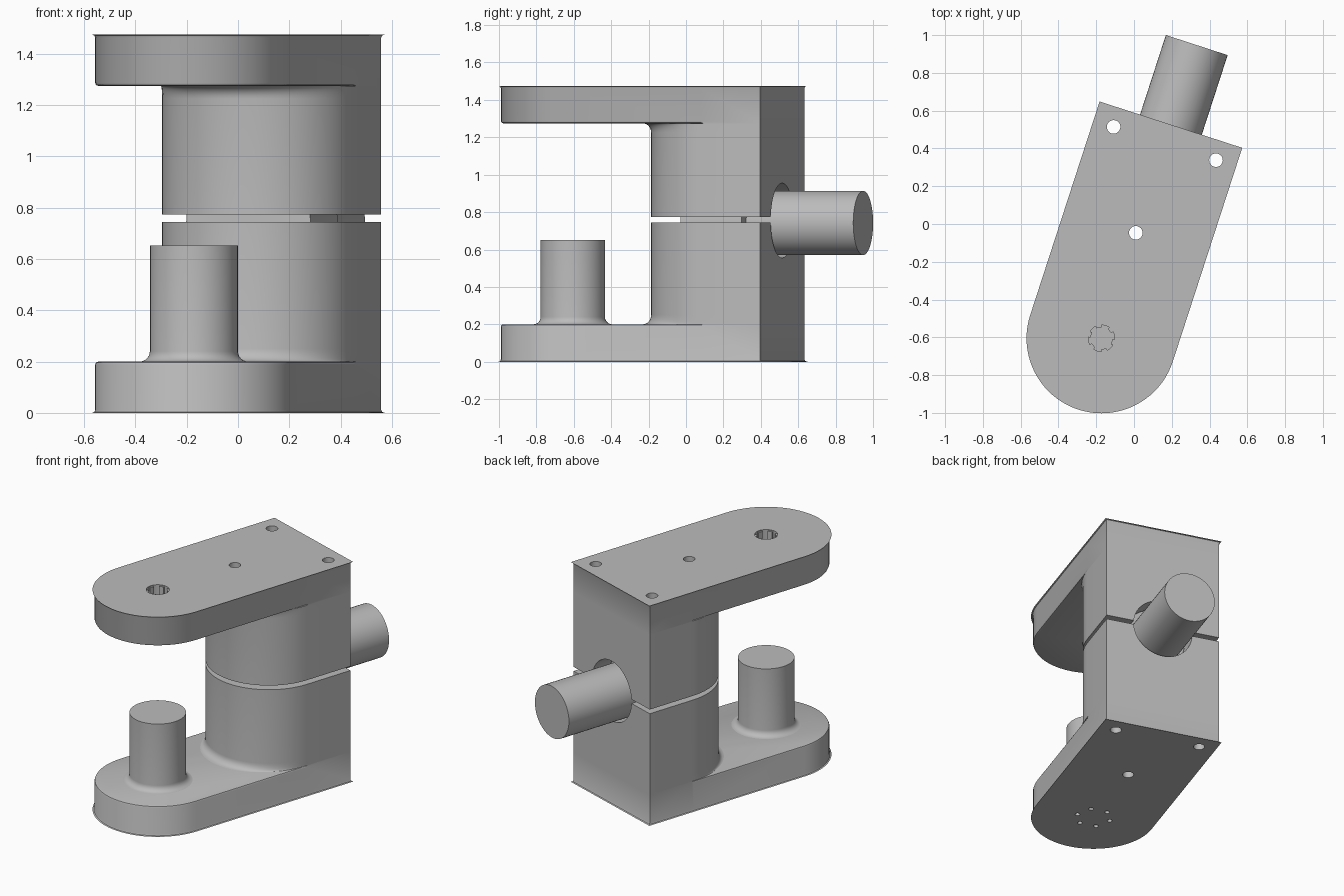
import bpy, bmesh, math
from mathutils import Matrix, Vector

if "Cube" in bpy.data.objects:
    bpy.data.objects.remove(bpy.data.objects["Cube"], do_unlink=True)

# Local frame: origin under the post, +y runs along the arm to the back
FRAME = Matrix.Translation((-0.172, -0.605, 0)) @ Matrix.Rotation(math.radians(-18), 4, 'Z')
R = 0.385          # half width of the arms
BACK = 1.177       # back face
ARM = 0.2          # arm thickness
COLUMN_Y = 0.845   # centre of the rounded column front
TOP = 1.475
AXIS = 0.742       # height of the rod axis
FILLET = 0.05

grey = bpy.data.materials.new("plain_grey")
grey.use_nodes = True
grey.diffuse_color = (0.5, 0.5, 0.5, 1)
grey.node_tree.nodes["Principled BSDF"].inputs["Base Color"].default_value = (0.5, 0.5, 0.5, 1)


def finish(name, bm, flip=False):
    if flip:
        bmesh.ops.transform(bm, verts=bm.verts,
                            matrix=Matrix.Translation((0, 0, TOP)) @ Matrix.Scale(-1, 4, (0, 0, 1)))
    bmesh.ops.recalc_face_normals(bm, faces=bm.faces)
    bm.transform(FRAME)
    mesh = bpy.data.meshes.new(name)
    bm.to_mesh(mesh)
    bm.free()
    mesh.materials.append(grey)
    ob = bpy.data.objects.new(name, mesh)
    bpy.context.collection.objects.link(ob)
    return ob


def loft(bm, rings):
    """Skin a stack of closed rings and cap both ends."""
    loops = [[bm.verts.new(p) for p in ring] for ring in rings]
    n = len(loops[0])
    for a, b in zip(loops, loops[1:]):
        for i in range(n):
            bm.faces.new((a[i], a[(i + 1) % n], b[(i + 1) % n], b[i]))
    bm.faces.new(loops[0])
    bm.faces.new(loops[-1])


def d_shape(z, centre, reach, steps=40):
    """Square back, rounded front."""
    pts = [(R, BACK, z), (-R, BACK, z)]
    for i in range(steps + 1):
        a = math.pi * i / steps
        pts.append((-R * math.cos(a), centre - reach * math.sin(a), z))
    return pts


def circle(r, z, x=0, y=0, n=48):
    return [(x + r * math.cos(math.tau * i / n), y + r * math.sin(math.tau * i / n), z)
            for i in range(n)]


def cylinder_y(bm, r, y0, y1, z=AXIS):
    loft(bm, [[(x, y, z + h) for x, h, _ in circle(r, 0)] for y in (y0, y1)])


def cut(ob, cutters):
    for c in cutters:
        c.hide_render = True
        mod = ob.modifiers.new("cut", 'BOOLEAN')
        mod.object, mod.operation, mod.solver = c, 'DIFFERENCE', 'EXACT'
    bpy.context.view_layer.objects.active = ob
    for mod in list(ob.modifiers):
        bpy.ops.object.modifier_apply(modifier=mod.name)


def arm(name, flip):
    bm = bmesh.new()
    loft(bm, [d_shape(0, 0, R), d_shape(ARM, 0, R)])
    # Split the straight sides where the column starts
    bmesh.ops.bisect_plane(bm, geom=bm.verts[:] + bm.edges[:] + bm.faces[:],
                           plane_co=(0, COLUMN_Y, 0), plane_no=(0, 1, 0))
    rim = []
    for e in bm.edges:
        a, b = (v.co for v in e.verts)
        across = abs(a.y - COLUMN_Y) < 1e-4 and abs(b.y - COLUMN_Y) < 1e-4
        if abs(a.z - b.z) < 1e-4 and not across:
            if a.z < 0.01 or max(a.y, b.y) < COLUMN_Y + 1e-3:
                rim.append(e)
    bmesh.ops.bevel(bm, geom=rim, offset=0.012, segments=2, profile=0.5, affect='EDGES')
    return finish(name, bm, flip)


def column(name, height, flip):
    bm = bmesh.new()
    rings = []
    for i in range(7):
        a = math.pi / 2 * i / 6
        rings.append(d_shape(ARM + FILLET * (1 - math.cos(a)), COLUMN_Y,
                             R + FILLET * (1 - math.sin(a))))
    rings.append(d_shape(height, COLUMN_Y, R))
    loft(bm, rings)
    return finish(name, bm, flip)


# Main halves of the clamp
lower_arm = arm("lower_arm", False)
upper_arm = arm("upper_arm", True)
lower_column = column("lower_column", 0.745, False)
upper_column = column("upper_column", TOP - 0.773, True)

# Screw holes through both halves
bm = bmesh.new()
for x, y in ((0, 0.587), (0.285, 1.084), (-0.285, 1.084)):
    loft(bm, [circle(0.036, z, x, y, 24) for z in (-0.1, 1.6)])
screw_cutter = finish("screw_hole_cutter", bm)

# Rod channel with a wider pocket for the rod head
bm = bmesh.new()
cylinder_y(bm, 0.2, 0.9, 1.4, 0.755)
channel_cutter = finish("channel_cutter", bm)
bm = bmesh.new()
cylinder_y(bm, 0.27, 0.67, 1.045, 0.755)
pocket_cutter = finish("pocket_cutter", bm)

# Round opening in the upper arm, small holes under the post
bm = bmesh.new()
loft(bm, [circle(0.07, z) for z in (1.2, 1.6)])
opening_cutter = finish("opening_cutter", bm)
bm = bmesh.new()
for i in range(6):
    a = math.tau * i / 6
    loft(bm, [circle(0.016, z, 0.11 * math.cos(a), 0.11 * math.sin(a), 12) for z in (-0.1, 0.18)])
small_cutter = finish("small_hole_cutter", bm)

cut(lower_arm, [screw_cutter, small_cutter])
cut(upper_arm, [screw_cutter, opening_cutter])
for ob in (lower_column, upper_column):
    cut(ob, [screw_cutter, channel_cutter, pocket_cutter])
for c in (screw_cutter, channel_cutter, pocket_cutter, opening_cutter, small_cutter):
    bpy.data.objects.remove(c, do_unlink=True)

# Ribs inside the round opening
bm = bmesh.new()
for i in range(6):
    turn = Matrix.Rotation(math.tau * i / 6, 4, 'Z')
    bmesh.ops.create_cube(bm, size=1, matrix=turn @ Matrix.Translation((0.064, 0, TOP - 0.1))
                          @ Matrix.Diagonal((0.014, 0.03, 0.19, 1)))
opening_ribs = finish("opening_ribs", bm)

# Post with a filleted foot
bm = bmesh.new()
rings = []
for i in range(7):
    a = math.pi / 2 * i / 6
    rings.append(circle(0.172 + 0.04 * (1 - math.sin(a)), ARM + 0.04 * (1 - math.cos(a))))
rings.append(circle(0.172, 0.652))
loft(bm, rings)
post = finish("post", bm)

# Rod and its captive head
bm = bmesh.new()
cylinder_y(bm, 0.172, 0.8, 1.632)
rod = finish("rod", bm)
bm = bmesh.new()
cylinder_y(bm, 0.255, 0.687, 1.03)
rod_head = finish("rod_head", bm)

# Smooth shading with crisp edges
bpy.ops.object.select_all(action='DESELECT')
for ob in (lower_arm, upper_arm, lower_column, upper_column, post, rod, rod_head):
    ob.select_set(True)
bpy.context.view_layer.objects.active = post
bpy.ops.object.shade_smooth_by_angle(angle=math.radians(35))
